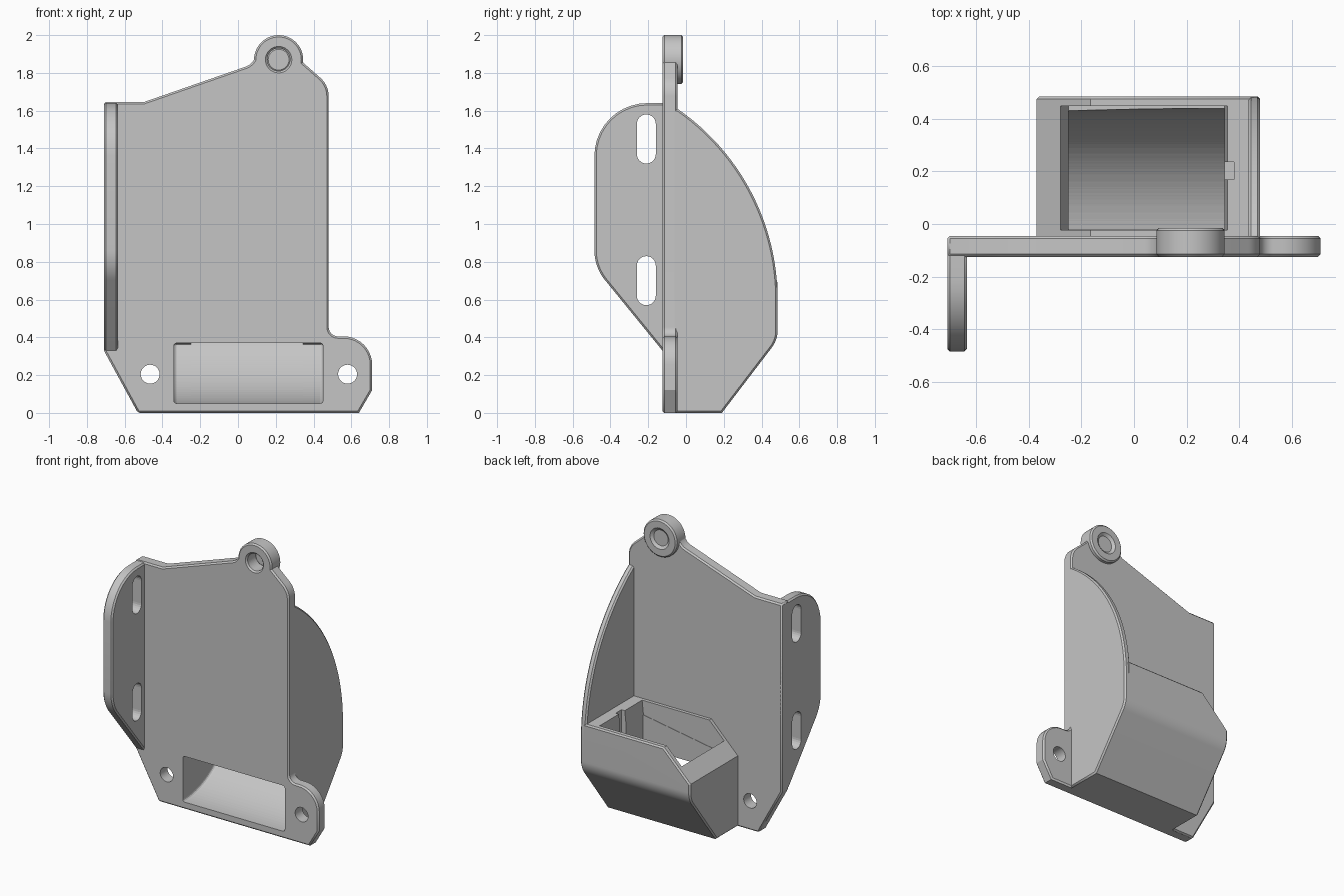
import bpy, bmesh
from math import pi, cos, sin, tan, radians
from mathutils import Vector, Matrix

cube = bpy.data.objects.get("Cube")
if cube:
    bpy.data.objects.remove(cube)

grey = bpy.data.materials.new("plain grey")
grey.use_nodes = True
grey.diffuse_color = (0.56, 0.56, 0.56, 1)
grey.node_tree.nodes["Principled BSDF"].inputs["Base Color"].default_value = grey.diffuse_color


def rounded(corners, steps=10):
    """Outline from (a, b) or (a, b, radius) corners, with filleted radii."""
    out = []
    for i, c in enumerate(corners):
        p = Vector(c[:2])
        if len(c) == 2:
            out.append(p)
            continue
        u = (Vector(corners[i - 1][:2]) - p).normalized()
        v = (Vector(corners[(i + 1) % len(corners)][:2]) - p).normalized()
        half = u.angle(v) / 2
        centre = p + (u + v).normalized() * c[2] / sin(half)
        start = p + u * c[2] / tan(half) - centre
        end = p + v * c[2] / tan(half) - centre
        sweep = start.angle(end)
        for k in range(steps + 1):
            t = k / steps
            out.append(centre + (start * sin((1 - t) * sweep) + end * sin(t * sweep)) / sin(sweep))
    return out


def arc(a, b, r, first, last, steps=24):
    angles = [radians(first + (last - first) * k / steps) for k in range(steps + 1)]
    return [(a + r * cos(t), b + r * sin(t)) for t in angles]


def circle(a, b, r):
    return arc(a, b, r, 0, 352.5, 47)


def finish(name, bm):
    bmesh.ops.recalc_face_normals(bm, faces=bm.faces)
    mesh = bpy.data.meshes.new(name)
    bm.to_mesh(mesh)
    bm.free()
    mesh.materials.append(grey)
    ob = bpy.data.objects.new(name, mesh)
    bpy.context.collection.objects.link(ob)
    return ob


def prism(name, outline, axis, low, high):
    """Extrude an outline along x (points are y, z) or y (points are x, z)."""
    bm = bmesh.new()

    def place(p, t):
        return (t, p[0], p[1]) if axis == "x" else (p[0], t, p[1])
    face = bm.faces.new([bm.verts.new(place(p, low)) for p in outline])
    ext = bmesh.ops.extrude_face_region(bm, geom=[face])["geom"]
    shift = Vector((high - low, 0, 0) if axis == "x" else (0, high - low, 0))
    bmesh.ops.translate(bm, vec=shift, verts=[e for e in ext if isinstance(e, bmesh.types.BMVert)])
    return finish(name, bm)


def cone(name, x, y, z, back_r, front_r):
    bm = bmesh.new()
    bmesh.ops.create_cone(bm, cap_ends=True, segments=48, radius1=back_r, radius2=front_r, depth=0.02,
                          matrix=Matrix.Translation((x, y, z)) @ Matrix.Rotation(pi / 2, 4, "X"))
    return finish(name, bm)


def bevel(ob, width=0.01, segments=1):
    mod = ob.modifiers.new("edge bevel", "BEVEL")
    mod.width, mod.segments = width, segments
    mod.limit_method, mod.angle_limit = "ANGLE", radians(60)


def cut(ob, *cutters):
    for c in cutters:
        c.hide_render = True
        c.hide_set(True)
        mod = ob.modifiers.new("cut", "BOOLEAN")
        mod.operation, mod.solver, mod.object = "DIFFERENCE", "EXACT", c


# Solid parts
plate = prism("front_plate", rounded([
    (-0.53, 0), (0.64, 0), (0.71, 0.12), (0.71, 0.405, 0.15), (0.48, 0.405, 0.05),
    (0.48, 1.735, 0.13), (0.31, 1.885), (0.11, 1.93), (0.075, 1.845, 0.08),
    (-0.5, 1.645), (-0.71, 1.645), (-0.71, 0.33)]), "y", -0.125, -0.045)
flange = prism("side_flange", rounded([
    (-0.045, 0.33), (-0.125, 0.33), (-0.485, 0.772, 0.25), (-0.485, 1.64, 0.28),
    (-0.045, 1.64)]), "x", -0.71, -0.635)
boss = prism("top_boss", circle(0.215, 1.87, 0.13), "y", -0.125, -0.015)
lower_back = [(-0.07, 0), (0.19, 0), (0.485, 0.386, 0.15)]
wall = prism("curved_side_wall", rounded(lower_back + arc(-0.742, 0.6, 1.227, 0, 55.3) + [(-0.07, 1.61)]),
             "x", 0.435, 0.48)
hopper = prism("hopper", rounded(lower_back + [(0.485, 0.7), (-0.07, 0.7)]), "x", -0.37, 0.46)

# Cutters for holes and slots
slots = [prism("slot_cutter", arc(-0.21, z + 0.08, 0.05, 0, 180, 12) + arc(-0.21, z - 0.08, 0.05, 180, 360, 12),
               "x", -0.8, -0.6) for z in (0.7, 1.45)]
screw_holes = [prism("screw_hole_cutter", circle(x, 0.205, 0.05), "y", -0.3, 0) for x in (-0.465, 0.58)]
boss_holes = [prism("boss_hole_cutter", circle(0.215, 1.87, 0.06), "y", -0.3, 0.2),
              cone("front_sink_cutter", 0.215, -0.12, 1.87, 0.055, 0.075),
              cone("back_sink_cutter", 0.215, -0.02, 1.87, 0.08, 0.055)]

# Cutters for the scoop, its chute and the sloped shoulder
scoop = prism("scoop_cutter", [(-0.25, 0.05)] + arc(-0.11, 0.6, 0.55, 270, 335.3) + [(-0.25, 0.37)],
              "x", -0.34, 0.45)
bevel(scoop, 0.02, 3)
chute = prism("chute_cutter", arc(-0.11, 0.6, 0.55, 279.5, 360) + [(0.44, 0.9), (-0.02, 0.9)],
              "x", -0.25, 0.345)
mouth = prism("mouth_cutter", [(-0.28, 0.9), (-0.28, 0.585), (-0.25, 0.5), (0.345, 0.6),
                               (0.355, 0.7), (0.355, 0.9)], "y", -0.022, 0.448)
groove = prism("groove_cutter", [(0.17, 0.4), (0.235, 0.4), (0.235, 0.9), (0.17, 0.9)], "x", 0.3, 0.38)
shoulder = prism("shoulder_cutter", [(-0.165, 0.7), (-0.065, 0.8), (-0.5, 0.8), (-0.5, 0.365)], "y", -0.3, 0.7)

# Trim and finish each part
cut(hopper, shoulder)
parts = {plate: screw_holes + boss_holes + [scoop], flange: slots, boss: boss_holes,
         wall: [scoop], hopper: [scoop, chute, mouth, groove]}
for ob, cutters in parts.items():
    bevel(ob)
    cut(ob, *cutters)
    bpy.ops.object.select_all(action="DESELECT")
    ob.select_set(True)
    bpy.context.view_layer.objects.active = ob
    bpy.ops.object.shade_smooth_by_angle(angle=radians(25))
